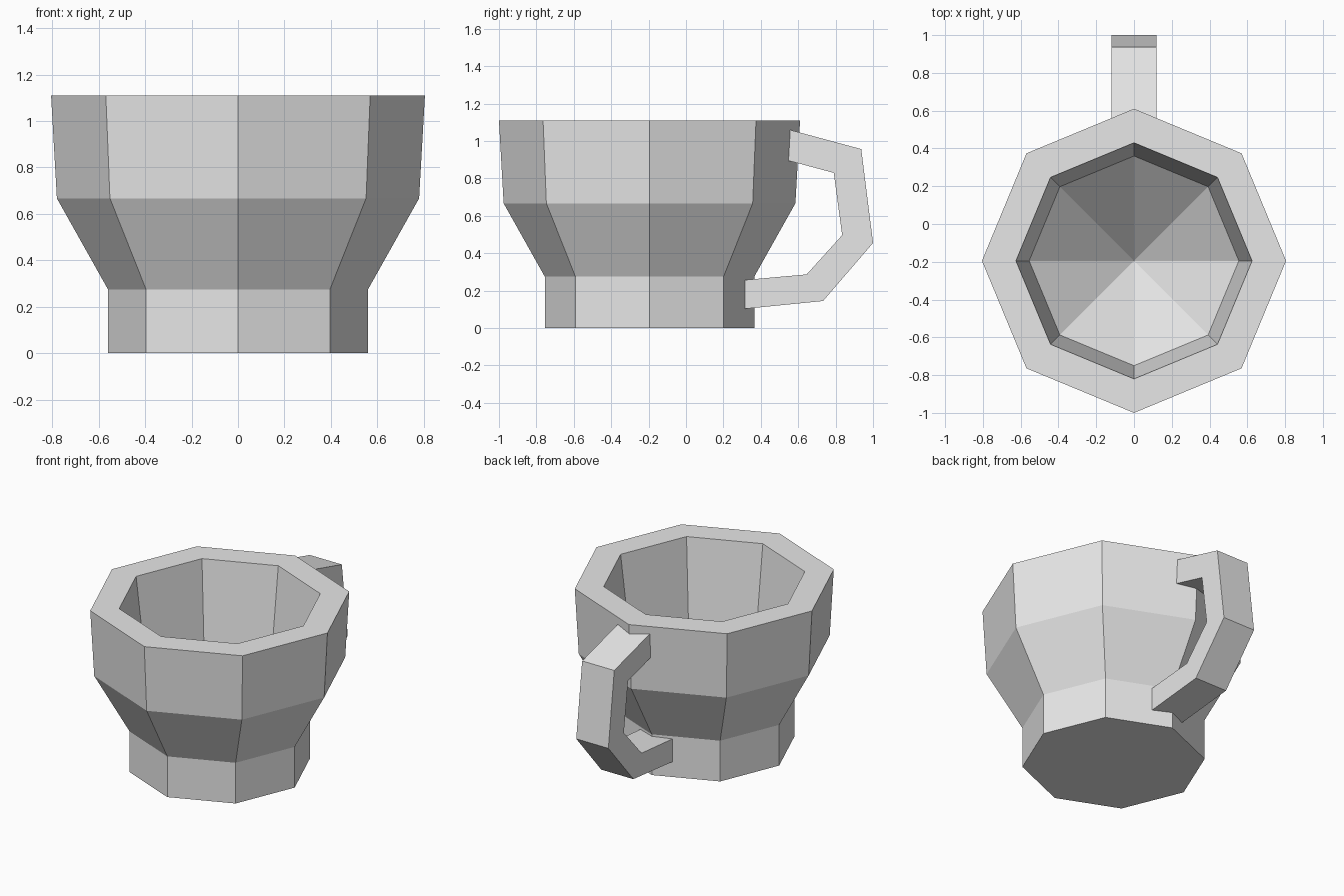
import bpy, bmesh
from math import cos, sin, pi

cube = bpy.data.objects.get("Cube")
if cube:
    bpy.data.objects.remove(cube, do_unlink=True)

SIDES = 8
CENTRE_Y = -0.195

clay = bpy.data.materials.new("light_grey")
clay.use_nodes = True
clay.diffuse_color = (0.8, 0.8, 0.8, 1)
clay.node_tree.nodes["Principled BSDF"].inputs["Base Color"].default_value = (0.8, 0.8, 0.8, 1)


def finish(name, bm):
    """Turn a bmesh into a flat shaded object."""
    bmesh.ops.recalc_face_normals(bm, faces=bm.faces[:])
    mesh = bpy.data.meshes.new(name)
    bm.to_mesh(mesh)
    bm.free()
    mesh.materials.append(clay)
    obj = bpy.data.objects.new(name, mesh)
    bpy.context.collection.objects.link(obj)
    return obj


def ring(bm, radius, z):
    steps = [2 * pi * i / SIDES for i in range(SIDES)]
    return [bm.verts.new((radius * cos(a), radius * sin(a), z)) for a in steps]


# Cup: foot, flare, upper wall, rim and inner wall, as (radius, height)
profile = [(0.56, 0), (0.56, 0.275), (0.78, 0.667), (0.805, 1.11),
           (0.625, 1.11), (0.555, 0.54)]
bm = bmesh.new()
rings = [ring(bm, r, z) for r, z in profile]
for low, high in zip(rings, rings[1:]):
    for i in range(SIDES):
        j = (i + 1) % SIDES
        bm.faces.new((low[i], low[j], high[j], high[i]))
bm.faces.new(rings[0])

# Pointed floor of the bowl
tip = bm.verts.new((0, 0, 0.04))
for i in range(SIDES):
    bm.faces.new((rings[-1][i], rings[-1][(i + 1) % SIDES], tip))
cup = finish("cup", bm)
cup.location.y = CENTRE_Y

# Handle: square bar along outer and inner side outlines, as (y, z)
outer = [(0.555, 1.06), (0.937, 0.957), (1.0, 0.455), (0.733, 0.145), (0.313, 0.103)]
inner = [(0.548, 0.895), (0.79, 0.83), (0.835, 0.497), (0.645, 0.287), (0.313, 0.257)]
HALF_WIDTH = 0.12
bm = bmesh.new()
sections = []
for (yo, zo), (yi, zi) in zip(outer, inner):
    corners = [(-HALF_WIDTH, yo, zo), (HALF_WIDTH, yo, zo),
               (HALF_WIDTH, yi, zi), (-HALF_WIDTH, yi, zi)]
    sections.append([bm.verts.new(c) for c in corners])
for a, b in zip(sections, sections[1:]):
    for i in range(4):
        j = (i + 1) % 4
        bm.faces.new((a[i], a[j], b[j], b[i]))
bm.faces.new(sections[0])
bm.faces.new(sections[-1])
finish("handle", bm)
